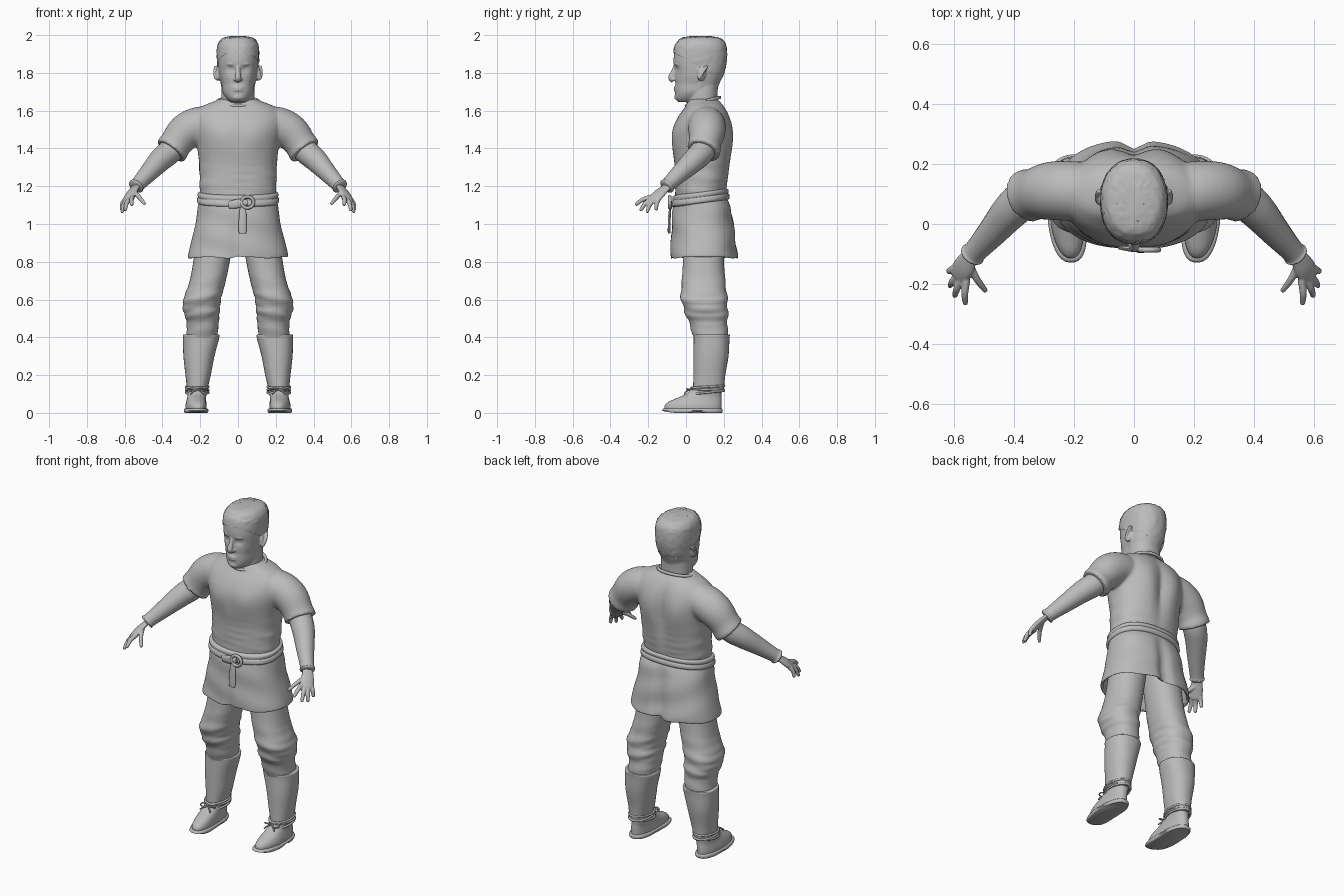
import bpy, bmesh, random
from math import sin, cos, pi, exp, radians, copysign
from mathutils import Vector, Matrix

random.seed(4)
if "Cube" in bpy.data.objects:
    bpy.data.objects.remove(bpy.data.objects["Cube"])

clay = bpy.data.materials.new("clay_grey")
clay.use_nodes = True
clay.diffuse_color = (0.5, 0.5, 0.5, 1)
clay.node_tree.nodes["Principled BSDF"].inputs["Base Color"].default_value = (0.5, 0.5, 0.5, 1)


def spline(rows, steps):
    """Pass a smooth curve through rows of numbers."""
    out = []
    for i in range(len(rows) - 1):
        a, b, c, d = (rows[max(0, min(len(rows) - 1, i + k))] for k in (-1, 0, 1, 2))
        for s in range(steps):
            t = s / steps
            out.append([q + 0.5 * t * (r - p + t * (2 * p - 5 * q + 4 * r - w + t * (3 * (q - r) + w - p)))
                        for p, q, r, w in zip(a, b, c, d)])
    return out + [list(rows[-1])]


def skin(bm, rings, caps=True, closed=False):
    loops = [[bm.verts.new(p) for p in ring] for ring in rings]
    pairs = list(zip(loops, loops[1:])) + ([(loops[-1], loops[0])] if closed else [])
    for a, b in pairs:
        for i in range(len(a)):
            j = (i + 1) % len(a)
            bm.faces.new((a[i], a[j], b[j], b[i]))
    if caps and not closed:
        bm.faces.new(loops[0])
        bm.faces.new(loops[-1])


def stack(bm, rows, power=0.9, steps=5, n=48, warp=None, caps=True):
    """Level oval sections: (z, centre x, half width, front y, back y)."""
    rings = []
    for z, cx, hw, yf, yb in spline(rows, steps):
        ring = []
        for k in range(n):
            c, s = cos(2 * pi * k / n), sin(2 * pi * k / n)
            p = Vector((cx + hw * copysign(abs(c) ** power, c),
                        (yf + yb) / 2 + (yb - yf) / 2 * copysign(abs(s) ** power, s), z))
            if warp:
                warp(p)
            ring.append(p)
        rings.append(ring)
    skin(bm, rings, caps)


def tube(bm, rows, flat=1, across=(0, 1, 0.01), steps=4, n=16, closed=False):
    """Round or flattened section along a path: (x, y, z, radius)."""
    path = rows if closed else spline(rows, steps)
    pts, rings = [Vector(r[:3]) for r in path], []
    for i, p in enumerate(pts):
        t = (pts[(i + 1) % len(pts)] - pts[i - 1]) if closed else (
            pts[min(i + 1, len(pts) - 1)] - pts[max(i - 1, 0)])
        t.normalize()
        u = Vector(across)
        u = (u - u.dot(t) * t).normalized()
        v, r = t.cross(u), path[i][3]
        rings.append([p + r * (cos(a) * u + flat * sin(a) * v)
                      for a in (2 * pi * k / n for k in range(n))])
    skin(bm, rings, closed=closed)


def hoop(bm, centre, rx, ry, r, slope=0, upright=False):
    """Oval ring, level or facing the front."""
    rows = []
    for k in range(40):
        c, s = rx * cos(pi * k / 20), ry * sin(pi * k / 20)
        off = Vector((c, 0, s)) if upright else Vector((c, s, slope * s))
        rows.append((*(Vector(centre) + off), r))
    tube(bm, rows, across=(0, 1, 0) if upright else (0, 0, 1), n=8, closed=True)


def blob(bm, loc, size, rot=(0, 0, 0)):
    turn = Matrix.Rotation(rot[2], 4, 'Z') @ Matrix.Rotation(rot[0], 4, 'X')
    bmesh.ops.create_icosphere(bm, subdivisions=2, radius=1,
                               matrix=Matrix.Translation(loc) @ turn @ Matrix.Diagonal((*size, 1)))


def finish(bm, name, mirror=False, voxel=0, relax=0, shell=0):
    bmesh.ops.recalc_face_normals(bm, faces=bm.faces)
    mesh = bpy.data.meshes.new(name)
    bm.to_mesh(mesh)
    bm.free()
    mesh.materials.append(clay)
    ob = bpy.data.objects.new(name, mesh)
    bpy.context.collection.objects.link(ob)
    bpy.ops.object.select_all(action='DESELECT')
    ob.select_set(True)
    bpy.context.view_layer.objects.active = ob
    bpy.ops.object.shade_smooth_by_angle(angle=radians(50))
    if mirror:
        ob.modifiers.new("Mirror", 'MIRROR').use_clip = False
    if shell:
        mod = ob.modifiers.new("Thickness", 'SOLIDIFY')
        mod.thickness, mod.offset = shell, -1
    if voxel:
        mod = ob.modifiers.new("Blend", 'REMESH')
        mod.mode, mod.voxel_size, mod.use_smooth_shade = 'VOXEL', voxel, True
        mod = ob.modifiers.new("Relax", 'SMOOTH')
        mod.factor, mod.iterations = 0.5, relax


def bell(d, w):
    return exp(-(d / w) ** 2)


# Shirt: torso with chest, shoulder blades and folds, blended with short sleeves
def shirt_shape(p):
    x, z = abs(p.x), p.z
    if p.y < 0.05:
        p.y -= 0.01 * bell(x - 0.09, 0.07) * bell(z - 1.46, 0.07)
    else:
        p.y += 0.012 * bell(x - 0.1, 0.06) * bell(z - 1.47, 0.1) - 0.022 * bell(x, 0.035) * bell(z - 1.42, 0.17)
    fold = 0.005 * sin(75 * z + 7 * p.x + 9 * p.y) * bell(z - 1.22, 0.1)
    p.x *= 1 + 3 * fold
    p.y += copysign(fold, p.y - 0.08)


bm = bmesh.new()
stack(bm, [(1.12, 0, .195, -.055, .205), (1.2, 0, .203, -.055, .215), (1.3, 0, .205, -.058, .232),
           (1.4, 0, .215, -.07, .245), (1.5, 0, .235, -.068, .245), (1.57, 0, .235, -.04, .23),
           (1.62, 0, .195, -.005, .205), (1.65, 0, .125, .01, .18), (1.662, 0, .1, .015, .17)],
      warp=shirt_shape)
for s in (1, -1):
    tube(bm, [(s * .12, .1, 1.52, .1), (s * .21, .11, 1.52, .1), (s * .28, .11, 1.485, .097),
              (s * .33, .1, 1.425, .086), (s * .352, .094, 1.392, .09), (s * .357, .092, 1.385, .086)], n=32)
finish(bm, "shirt", voxel=0.009, relax=5)

bm = bmesh.new()
hoop(bm, (0, .09, 1.648), .108, .088, .009, slope=0.25)
finish(bm, "collar")


# Head with neck, sockets, nose, lips and ears
def face_shape(p):
    if p.y < 0.06:
        p.y += 0.014 * bell(abs(p.x) - .038, .022) * bell(p.z - 1.82, .018)
        p.y += 0.006 * bell(p.z - 1.745, .012) * bell(p.x, .04)
        p.x *= 1 - 0.06 * bell(p.z - 1.74, .03)


skull = [(1.645, 0, .035, -.04, .06), (1.665, 0, .06, -.055, .11), (1.70, 0, .083, -.058, .155),
         (1.75, 0, .094, -.06, .18), (1.80, 0, .101, -.06, .2), (1.86, 0, .106, -.066, .211),
         (1.92, 0, .105, -.06, .21), (1.95, 0, .096, -.045, .2), (1.972, 0, .075, -.02, .175),
         (1.982, 0, .03, .03, .12)]
bm = bmesh.new()
stack(bm, skull, warp=face_shape)
stack(bm, [(1.56, 0, .09, .03, .165), (1.63, 0, .088, .01, .166), (1.69, 0, .088, .005, .167),
           (1.74, 0, .085, .01, .17)])
tube(bm, [(0, -.055, 1.84, .01), (0, -.068, 1.805, .012), (0, -.078, 1.775, .017), (0, -.066, 1.757, .013)])
for z, r in ((1.722, .007), (1.709, .008)):
    blob(bm, (0, -.056, z), (.028, .01, r))
blob(bm, (0, -.046, 1.672), (.03, .016, .018))
for s in (1, -1):
    blob(bm, (s * .038, -.032, 1.819), (.019, .014, .011))
    blob(bm, (s * .038, -.049, 1.846), (.026, .012, .008), (0, 0, s * .3))
    blob(bm, (s * .013, -.066, 1.765), (.01, .012, .009))
    blob(bm, (s * .106, .083, 1.797), (.011, .025, .043), (-.2, 0, s * .35))
    hoop(bm, (s * .117, .09, 1.802), .008, .02, .007, slope=1.6)
finish(bm, "head", voxel=0.005, relax=3)

# Short tousled hair, cut along a sloping hairline
bm = bmesh.new()
stack(bm, [(z + .012, x, w + .006, f - .004, b + .006) for z, x, w, f, b in skull[2:]], n=64)
bmesh.ops.bisect_plane(bm, geom=bm.verts[:] + bm.edges[:] + bm.faces[:], clear_inner=True,
                       plane_co=(0, -.06, 1.905), plane_no=(0, .58, 1))
for v in bm.verts:
    v.co += Vector((random.uniform(-1, 1), random.uniform(-1, 1), random.uniform(-1, 1))) * .0018
for _ in range(110):
    a, r = random.uniform(0, 2 * pi), random.random() ** 0.5
    x, y = .085 * r * cos(a), .078 + .11 * r * sin(a)
    blob(bm, (x, y, 1.988 - .03 * r ** 4), (.005, .013, .006), (random.uniform(-.4, .4), 0, random.uniform(0, pi)))
finish(bm, "hair")

# Forearm sleeves with a rolled wrist cuff
bm = bmesh.new()
tube(bm, [(.31, .11, 1.45, .068), (.36, .088, 1.385, .066), (.41, .045, 1.34, .062), (.47, -.025, 1.275, .05),
          (.528, -.09, 1.212, .039), (.538, -.101, 1.201, .043), (.542, -.106, 1.196, .038)], n=28)
finish(bm, "forearm_sleeves", mirror=True)

# Hands: flattened palm, four spread fingers and a thumb
bm = bmesh.new()
tube(bm, [(.525, -.085, 1.215, .028), (.55, -.115, 1.185, .032), (.568, -.145, 1.157, .039),
          (.583, -.17, 1.13, .037), (.588, -.178, 1.122, .028)], flat=0.45, across=(.6, .75, -.1))
for knuckle, tip in (((.558, -.185, 1.143), (.562, -.268, 1.1)), ((.575, -.182, 1.132), (.598, -.242, 1.07)),
                     ((.588, -.17, 1.127), (.614, -.207, 1.06)), ((.597, -.145, 1.13), (.618, -.158, 1.073)),
                     ((.55, -.13, 1.17), (.493, -.225, 1.105))):
    a, b = Vector(knuckle), Vector(tip)
    bend = (a + b) / 2 + Vector((0.004, -.004, .007))
    tube(bm, [(*a, .013), (*bend, .012), (*b.lerp(bend, .12), .009), (*b, .005)], n=12)
finish(bm, "hands", mirror=True, voxel=0.004, relax=2)


# Tunic skirt: open below, with a split seam and soft ripples at the hem
def skirt_shape(p):
    low = max(0, (1.12 - p.z) / 0.3)
    if p.y > 0.1:
        p.y -= 0.03 * low ** 0.5 * bell(p.x, .035)
    else:
        p.y += 0.012 * low * bell(p.x + .01, .02)
    p.z += 0.015 * low * bell(p.x + .01, .012) + 0.004 * low * sin(30 * p.x)
    p.y += 0.003 * sin(40 * p.z + 12 * p.x)


bm = bmesh.new()
stack(bm, [(1.15, 0, .2, -.055, .205), (1.09, 0, .213, -.068, .238), (1.0, 0, .225, -.076, .255),
           (.9, 0, .25, -.08, .267), (.835, 0, .265, -.084, .277), (.822, 0, .262, -.083, .274)],
      power=.85, n=96, warp=skirt_shape, caps=False)
finish(bm, "tunic_skirt", shell=0.014)


# Belt sloping up to the back, with a ring buckle and hanging end
def belt_slope(p):
    p.z += 0.13 * (p.y - 0.07)


bm = bmesh.new()
stack(bm, [(1.105, 0, .2, -.06, .21), (1.115, 0, .217, -.076, .23), (1.135, 0, .216, -.075, .229),
           (1.142, 0, .211, -.07, .223), (1.15, 0, .214, -.072, .226), (1.163, 0, .212, -.07, .223),
           (1.17, 0, .195, -.055, .205)], power=.85, steps=3, n=64, warp=belt_slope)
finish(bm, "belt")
bm = bmesh.new()
hoop(bm, (.05, -.086, 1.115), .032, .03, .009, upright=True)
tube(bm, [(-.05, -.077, 1.1, .018), (0, -.084, 1.108, .024), (.05, -.083, 1.115, .014)], flat=.4, across=(0, 0, 1))
tube(bm, [(.028, -.08, 1.105, .014), (.025, -.087, 1.05, .019), (.024, -.089, .975, .022),
          (.024, -.09, .95, .018)], flat=.35, across=(1, 0, 0))
finish(bm, "belt_buckle_and_end")


# Trousers, baggy at the knee
def trouser_folds(p):
    fold = bell(p.z - .55, .12) * 0.005 * sin(70 * p.z + 14 * p.x)
    p.y -= fold if p.y < .1 else -fold
    p.x += copysign(fold, p.x - .18)


bm = bmesh.new()
stack(bm, [(1.0, .11, .1, -.01, .2), (.82, .137, .097, -.015, .2), (.7, .16, .095, -.022, .208),
           (.61, .187, .097, -.027, .218), (.55, .194, .095, -.012, .222), (.48, .187, .083, .015, .22),
           (.38, .193, .082, .045, .222)], steps=8, warp=trouser_folds)
finish(bm, "trousers", mirror=True)

# Tall leg wraps with a rolled top edge
bm = bmesh.new()
stack(bm, [(.416, .195, .088, .045, .225), (.413, .195, .096, .04, .232), (.39, .196, .095, .041, .23),
           (.3, .207, .082, .039, .225), (.2, .211, .067, .039, .208), (.14, .215, .057, .038, .202),
           (.11, .216, .055, .038, .2)], steps=4)
finish(bm, "leg_wraps", mirror=True)


# Shoes, soles and ankle laces
def sole_shape(p):
    p.x += 0.1 * min(0, p.y)
    if p.z < .01:
        p.z += .009 * bell(p.y - .06, .025) + .01 * bell(p.y + .13, .04)


bm = bmesh.new()
stack(bm, [(.02, .222, .056, -.114, .187), (.04, .222, .056, -.112, .188), (.06, .221, .053, -.09, .188),
           (.08, .219, .05, -.045, .187), (.1, .217, .05, 0, .188), (.13, .216, .052, .03, .193)],
      warp=sole_shape)
finish(bm, "shoes", mirror=True)
bm = bmesh.new()
stack(bm, [(0, .222, .06, -.122, .19), (.006, .222, .064, -.128, .193), (.018, .222, .064, -.127, .193),
           (.024, .222, .058, -.118, .188)], power=.8, steps=2, warp=sole_shape)
finish(bm, "soles", mirror=True)
bm = bmesh.new()
for z, slope in ((.108, .1), (.123, -.05), (.138, .06)):
    hoop(bm, (.216, .115, z), .06, .087, .006, slope)
for side in (-1, 1):
    hoop(bm, (.216 + side * .024, .018, .122), .022, .012, .004, slope=side * .5)
    tube(bm, [(.216, .02, .125, .005), (.216 + side * .02, .002, .115, .004), (.216 + side * .035, -.008, .1, .004)], n=8)
finish(bm, "ankle_laces", mirror=True)
